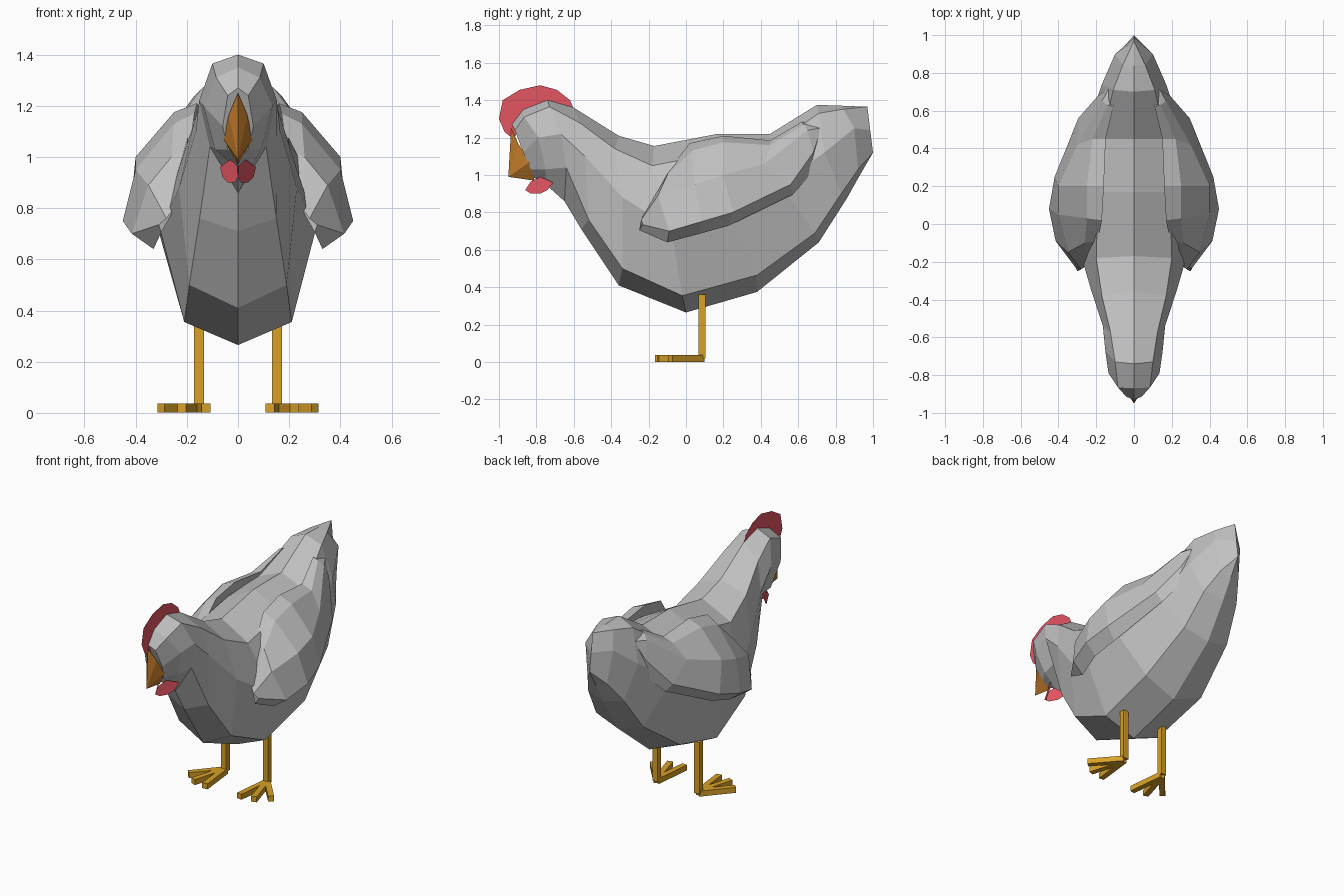
import bpy, bmesh, math
from mathutils import Vector, Matrix


def material(name, rgb):
    m = bpy.data.materials.new(name)
    m.diffuse_color = (*rgb, 1)
    return m


FEATHER = material("feather_grey", (0.53, 0.53, 0.53))
RED = material("comb_red", (0.77, 0.09, 0.12))
GOLD = material("leg_gold", (0.69, 0.355, 0.02))
ORANGE = material("beak_orange", (0.57, 0.21, 0.025))


def finish(name, bm, mat, mirror=False):
    """Turn a bmesh into a flat-shaded object, optionally mirrored in x."""
    bmesh.ops.recalc_face_normals(bm, faces=bm.faces)
    me = bpy.data.meshes.new(name)
    bm.to_mesh(me)
    bm.free()
    me.materials.append(mat)
    ob = bpy.data.objects.new(name, me)
    bpy.context.collection.objects.link(ob)
    if mirror:
        ob.modifiers.new("mirror", 'MIRROR').use_mirror_merge = False
    return ob


def loft(bm, rings):
    """Skin closed rings of points, cap both ends, weld points that meet."""
    rows = [[bm.verts.new(p) for p in r] for r in rings]
    n = len(rows[0])
    for a, b in zip(rows, rows[1:]):
        for i in range(n):
            j = (i + 1) % n
            bm.faces.new((a[i], a[j], b[j], b[i]))
    bm.faces.new(rows[0])
    if len({tuple(v.co) for v in rows[-1]}) == n:
        bm.faces.new(rows[-1])
    bmesh.ops.remove_doubles(bm, verts=bm.verts, dist=1e-4)


def plate(name, pts, mat, mirror=False):
    """Single flat sheet."""
    bm = bmesh.new()
    bm.faces.new([bm.verts.new(p) for p in pts])
    return finish(name, bm, mat, mirror)


# Body: head to tail; each row is top, shoulder, flank, lower edge, keel
BODY = [
    ((-.93, 1.27), (.04, -.915, 1.24), (.06, -.87, 1.12), (.04, -.83, 1.03), (-.82, .99)),
    ((-.87, 1.35), (.085, -.865, 1.31), (.135, -.79, 1.20), (.09, -.75, 1.03), (-.75, .95)),
    ((-.74, 1.40), (.10, -.73, 1.365), (.152, -.67, 1.22), (.11, -.64, 1.04), (-.65, .86)),
    ((-.60, 1.36), (.125, -.57, 1.28), (.165, -.54, 1.10), (.15, -.52, .76), (-.56, .71)),
    ((-.36, 1.21), (.17, -.38, 1.14), (.23, -.34, .88), (.19, -.34, .50), (-.36, .41)),
    ((-.17, 1.155), (.20, -.18, 1.05), (.305, -.08, .72), (.21, -.02, .355), (0, .265)),
    ((.17, 1.22), (.19, .17, 1.12), (.35, .20, .85), (.22, .38, .465), (.38, .375)),
    ((.45, 1.22), (.17, .45, 1.15), (.25, .50, .95), (.17, .69, .69), (.71, .64)),
    ((.70, 1.375), (.11, .71, 1.33), (.17, .74, 1.12), (.13, .83, .90), (.86, .875)),
    ((.84, 1.37), (.06, .84, 1.352), (.10, .90, 1.25), (.07, .92, 1.03), (.93, 1.0)),
    ((.97, 1.365), (0, .97, 1.365), (0, .985, 1.24), (0, 1.0, 1.12), (1.0, 1.12)),
]
rings = []
for top, e, s, l, keel in BODY:
    half = [e, s, l]
    rings.append([(0, *top), *half, (0, *keel)] +
                 [(-x, y, z) for x, y, z in reversed(half)])
bm = bmesh.new()
loft(bm, rings)
finish("body", bm, FEATHER)

# Wings: front to tip; each row is inner top, outer top, side, lower edge, underside
WING = [
    [(.23, -.20, .83), (.25, -.22, .80), (.28, -.24, .76), (.31, -.23, .735), (.30, -.25, .705)],
    [(.19, -.09, 1.03), (.26, -.10, 1.0), (.35, -.15, .89), (.415, -.09, .70), (.33, -.10, .64)],
    [(.17, .02, 1.17), (.25, .03, 1.13), (.40, .05, .95), (.45, .08, .75), (.37, .07, .685)],
    [(.16, .20, 1.21), (.25, .20, 1.175), (.40, .20, 1.0), (.42, .25, .80), (.35, .23, .73)],
    [(.15, .45, 1.185), (.22, .45, 1.16), (.30, .42, 1.06), (.295, .56, .95), (.25, .57, .895)],
    [(.11, .62, 1.285), (.14, .63, 1.27), (.17, .65, 1.24), (.19, .68, 1.12), (.185, .665, 1.0)],
    [(.10, .71, 1.26), (.12, .712, 1.255), (.135, .715, 1.25), (.145, .71, 1.21), (.13, .70, 1.14)],
]
bm = bmesh.new()
loft(bm, WING)
finish("wings", bm, FEATHER, mirror=True)

# Beak: wedge with a sharp front ridge
bm = bmesh.new()
T, F, G, A, B = [bm.verts.new(p) for p in (
    (0, -.935, 1.25), (0, -.95, .99), (0, -.81, .97), (.036, -.895, 1.165), (.057, -.835, 1.07))]
for f in ((T, A, F), (A, B, F), (B, G, F)):
    bm.faces.new(f)
beak = finish("beak", bm, ORANGE, mirror=True)
if beak.data.polygons[0].normal.x < 0:
    beak.data.flip_normals()

# Comb and wattles: thin sheets
COMB = [(-.92, 1.19), (-.97, 1.23), (-1.0, 1.30), (-.98, 1.40), (-.89, 1.455), (-.78, 1.48),
        (-.69, 1.455), (-.62, 1.40), (-.595, 1.34), (-.74, 1.36), (-.87, 1.30)]
plate("comb", [(0, y, z) for y, z in COMB], RED)
plate("wattles", [(0, -.86, .92), (.003, -.83, .965), (.03, -.78, .99), (.07, -.71, .96),
                  (.06, -.74, .92), (.04, -.78, .90), (.012, -.83, .90)], RED, mirror=True)

# Legs: square shank with three splayed toes
ANKLE = Vector((.152, .086, .019))


def box(bm, centre, size, angle=0):
    bmesh.ops.create_cube(bm, size=1, matrix=Matrix.Translation(centre)
                          @ Matrix.Rotation(angle, 4, 'Z') @ Matrix.Diagonal((*size, 1)))


bm = bmesh.new()
box(bm, (ANKLE.x, ANKLE.y, .19), (.038, .038, .34))
for tip in ((.125, -.165), (.22, -.15), (.30, -.085)):
    d = Vector((*tip, ANKLE.z)) - ANKLE
    box(bm, ANKLE + d / 2, (d.length, .036, .036), math.atan2(d.y, d.x))
finish("legs", bm, GOLD, mirror=True)
